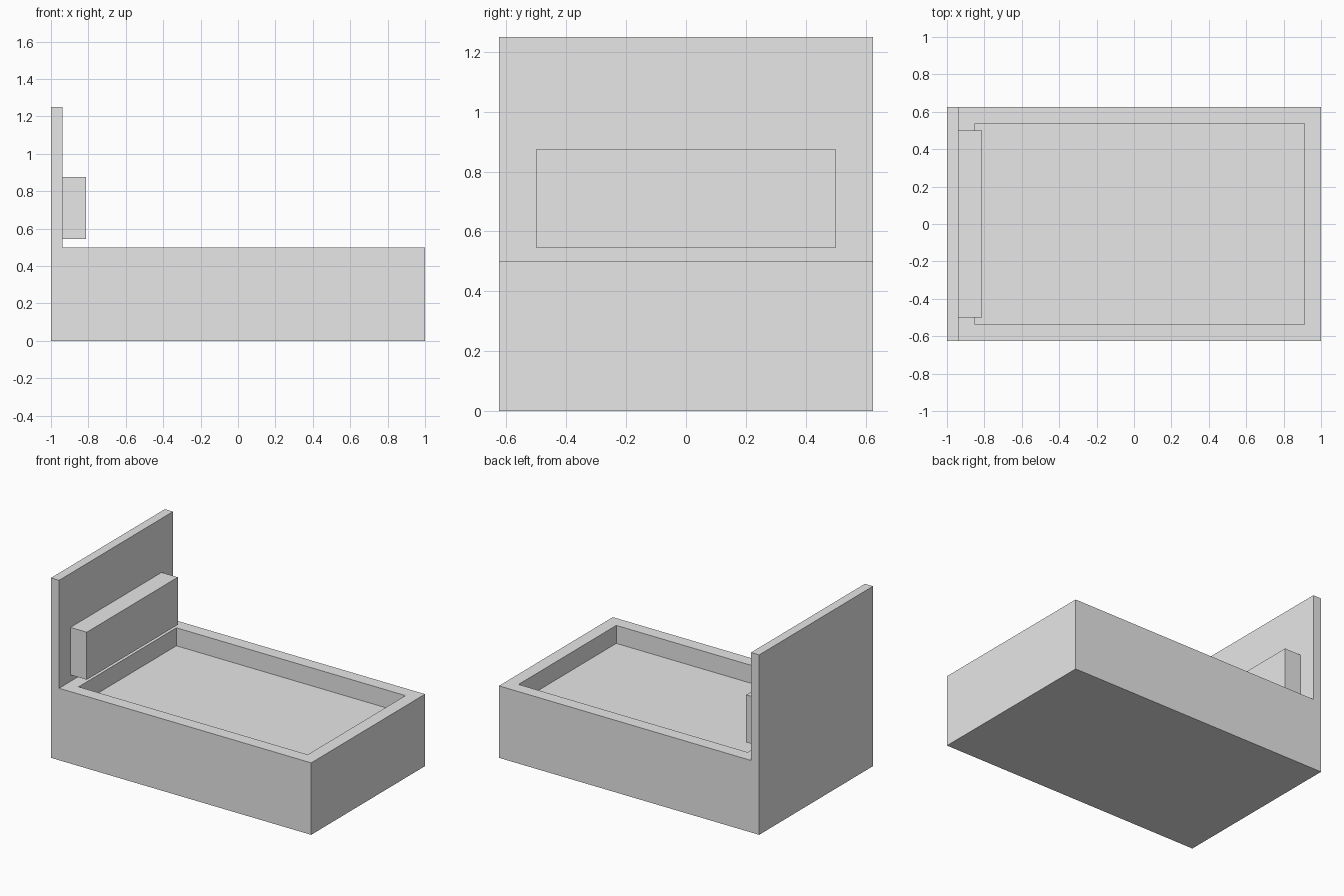
import bpy
import bmesh

cube = bpy.data.objects.get("Cube")
if cube:
    bpy.data.objects.remove(cube, do_unlink=True)

# Material
GREY = (0.8, 0.8, 0.8, 1.0)
grey = bpy.data.materials.new("light_grey")
grey.use_nodes = True
grey.diffuse_color = GREY
grey.node_tree.nodes["Principled BSDF"].inputs["Base Color"].default_value = GREY

# Main sizes
HALF_LENGTH, HALF_WIDTH = 1.0, 0.625
BASE_TOP, BOARD_TOP = 0.5, 1.25
BOARD_FRONT = -0.9375
RIM = 0.125


def add_prism(name, profile, half_width, shape=None):
    """Extrude an x-z profile across the width, then apply an optional edit."""
    bm = bmesh.new()
    face = bm.faces.new([bm.verts.new((x, -half_width, z)) for x, z in profile])
    side = bmesh.ops.extrude_face_region(bm, geom=[face])["geom"]
    verts = [v for v in side if isinstance(v, bmesh.types.BMVert)]
    bmesh.ops.translate(bm, verts=verts, vec=(0, 2 * half_width, 0))
    bmesh.ops.recalc_face_normals(bm, faces=bm.faces)
    if shape:
        shape(bm)
    mesh = bpy.data.meshes.new(name)
    bm.to_mesh(mesh)
    bm.free()
    mesh.materials.append(grey)
    obj = bpy.data.objects.new(name, mesh)
    bpy.context.collection.objects.link(obj)
    return obj


def sink_bed(bm):
    """Leave a rim round the base top and sink the middle."""
    bm.normal_update()
    top = next(f for f in bm.faces if f.normal.z > 0.9
               and abs(f.calc_center_median().z - BASE_TOP) < 0.01)
    bmesh.ops.inset_region(bm, faces=[top], thickness=RIM)
    floor = bmesh.ops.extrude_discrete_faces(bm, faces=[top])["faces"][0]
    bmesh.ops.translate(bm, verts=floor.verts, vec=(0, 0, -RIM))


# Base and headboard in one piece, with a sunken bed
add_prism("bed_frame", [
    (-HALF_LENGTH, 0), (HALF_LENGTH, 0), (HALF_LENGTH, BASE_TOP),
    (BOARD_FRONT, BASE_TOP), (BOARD_FRONT, BOARD_TOP), (-HALF_LENGTH, BOARD_TOP),
], HALF_WIDTH, sink_bed)

# Cushion block fixed to the headboard
CUSHION_FRONT = BOARD_FRONT + RIM
add_prism("headboard_cushion", [
    (BOARD_FRONT, 0.545), (CUSHION_FRONT, 0.545),
    (CUSHION_FRONT, 0.875), (BOARD_FRONT, 0.875),
], 0.5)
